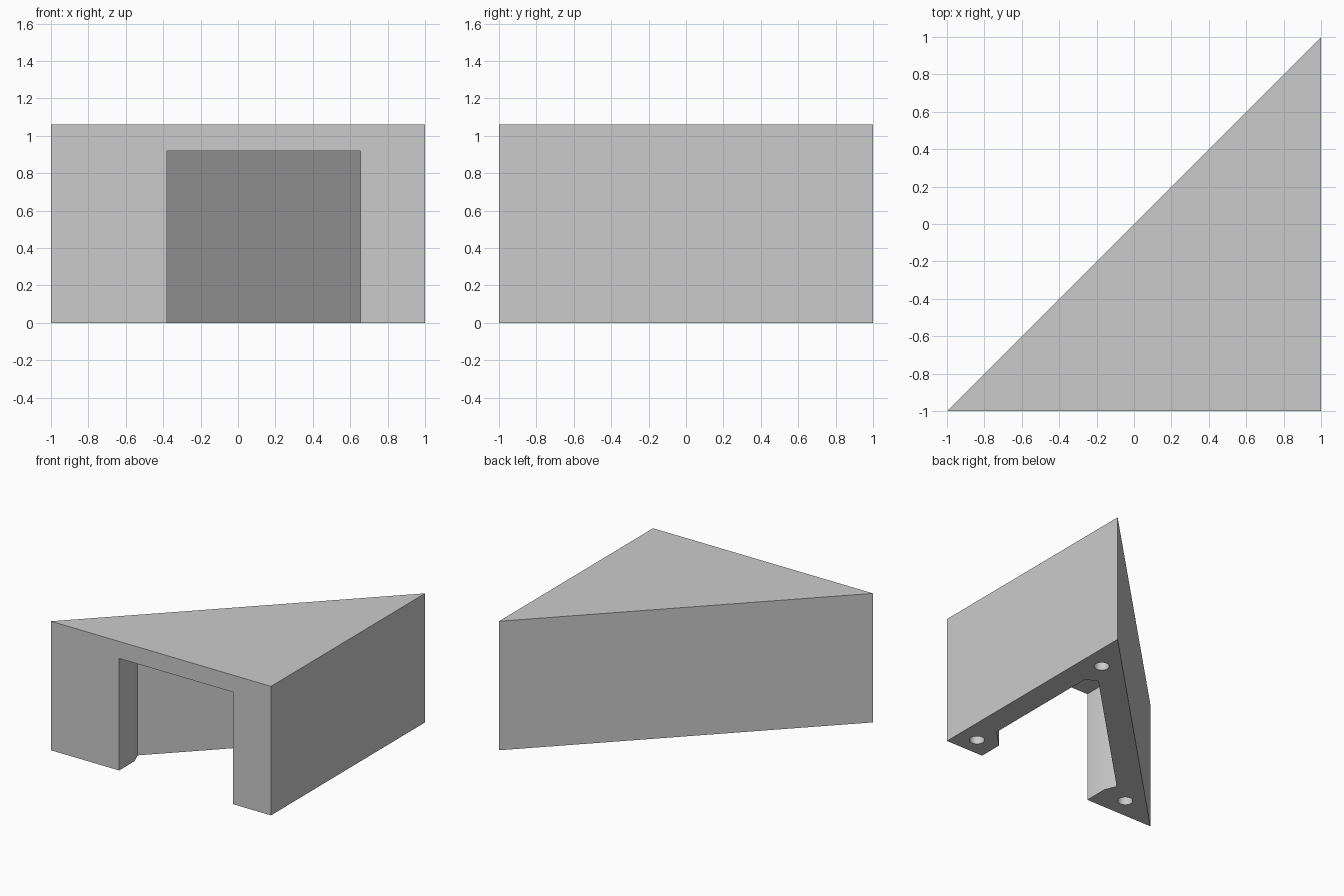
import bpy, bmesh

if "Cube" in bpy.data.objects:
    bpy.data.objects.remove(bpy.data.objects["Cube"])

H = 1.06        # overall height
CEILING = 0.92  # height of the hollow


def prism(name, points, z0, z1):
    """Vertical prism from an anticlockwise plan outline."""
    bm = bmesh.new()
    base = bm.faces.new([bm.verts.new((x, y, z0)) for x, y in points])
    top = bmesh.ops.extrude_face_region(bm, geom=[base])["geom"]
    for v in top:
        if isinstance(v, bmesh.types.BMVert):
            v.co.z = z1
    bmesh.ops.recalc_face_normals(bm, faces=bm.faces)
    mesh = bpy.data.meshes.new(name)
    bm.to_mesh(mesh)
    bm.free()
    obj = bpy.data.objects.new(name, mesh)
    bpy.context.collection.objects.link(obj)
    return obj


def cut(body, cutter):
    cutter.hide_render = True
    mod = body.modifiers.new("cut", "BOOLEAN")
    mod.operation = "DIFFERENCE"
    mod.solver = "EXACT"
    mod.object = cutter
    bpy.context.view_layer.objects.active = body
    bpy.ops.object.modifier_apply(modifier=mod.name)
    bpy.data.objects.remove(cutter, do_unlink=True)


# Solid triangular block
body = prism("corner_block", [(-1, -1), (1, -1), (1, 1)], 0, H)

# Hollow with clipped corners, open to the front and below
cavity = [(-0.38, -1.1), (0.655, -1.1), (0.655, -0.8), (0.8, -0.655),
          (0.8, 0.38), (0.703, 0.42), (-0.42, -0.703), (-0.38, -0.8)]
cut(body, prism("cavity_cutter", cavity, -0.1, CEILING))

# Blind round holes under the three corners
for x, y in [(0.835, -0.845), (0.83, 0.61), (-0.61, -0.83)]:
    bpy.ops.mesh.primitive_cylinder_add(vertices=32, radius=0.057, depth=0.4,
                                        location=(x, y, 0))
    hole = bpy.context.object
    hole.name = "hole_cutter"
    cut(body, hole)

# Smooth hole walls, crisp edges
bpy.ops.object.select_all(action="DESELECT")
body.select_set(True)
bpy.context.view_layer.objects.active = body
bpy.ops.object.shade_smooth_by_angle()
